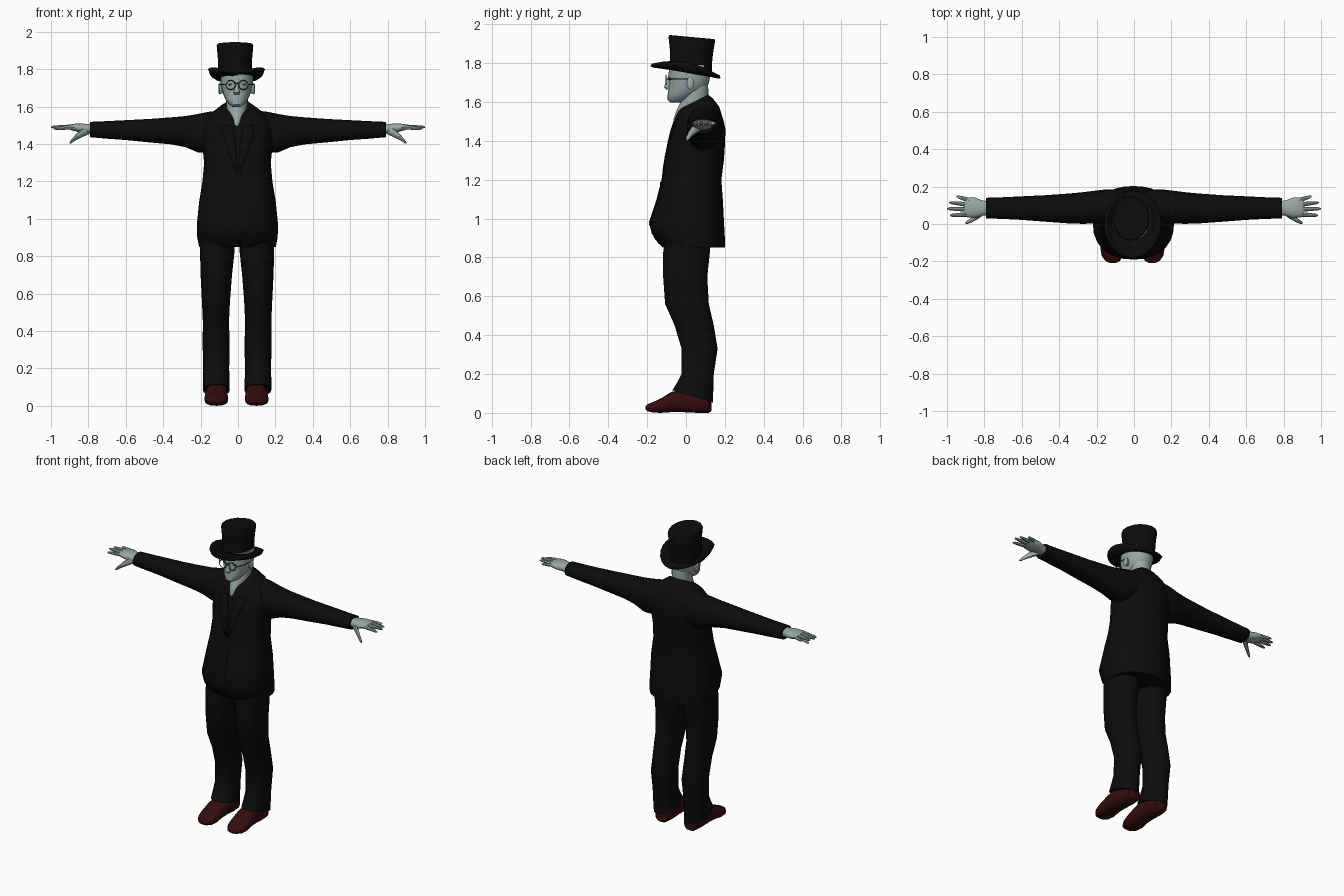
import bpy, bmesh, math
from mathutils import Vector


def material(name, rgb):
    m = bpy.data.materials.new(name)
    m.diffuse_color = (*rgb, 1)
    return m


BLACK = material("black cloth", (0.0035, 0.0035, 0.0035))
SKIN = material("pale skin", (0.31, 0.39, 0.375))
LEATHER = material("oxblood leather", (0.035, 0.004, 0.004))
DARK = material("dark grey", (0.05, 0.06, 0.06))


def finish(name, bm, mat, angle=40):
    bmesh.ops.recalc_face_normals(bm, faces=bm.faces[:])
    mesh = bpy.data.meshes.new(name)
    bm.to_mesh(mesh)
    bm.free()
    mesh.materials.append(mat)
    ob = bpy.data.objects.new(name, mesh)
    bpy.context.collection.objects.link(ob)
    bpy.ops.object.select_all(action='DESELECT')
    ob.select_set(True)
    bpy.context.view_layer.objects.active = ob
    bpy.ops.object.shade_smooth_by_angle(angle=math.radians(angle))
    return ob


def unit_ring(n, p):
    # superellipse outline, p = 2 is a plain ellipse
    for i in range(n):
        a = 2 * math.pi * i / n
        c, s = math.cos(a), math.sin(a)
        yield (math.copysign(abs(c) ** (2 / p), c), math.copysign(abs(s) ** (2 / p), s))


def zring(x, y, z, rx, ry, tilt=0, n=20, p=2.0):
    return [Vector((x + rx * c, y + ry * s, z + tilt * ry * s)) for c, s in unit_ring(n, p)]


def xring(x, y, z, ry, rz, n=14, p=2.0):
    return [Vector((x, y + ry * c, z + rz * s)) for c, s in unit_ring(n, p)]


def yring(x, y, bottom, top, rx, n=16, p=2.6):
    h = (top - bottom) / 2
    return [Vector((x + rx * c, y, bottom + h + h * s)) for c, s in unit_ring(n, p)]


def loft(name, rings, mat, caps=True, angle=40):
    bm = bmesh.new()
    rows = [[bm.verts.new(v) for v in r] for r in rings]
    for a, b in zip(rows, rows[1:]):
        for i in range(len(a)):
            j = (i + 1) % len(a)
            bm.faces.new((a[i], a[j], b[j], b[i]))
    if caps:
        bm.faces.new(rows[0])
        bm.faces.new(rows[-1])
    return finish(name, bm, mat, angle)


# Jacket body: centre y, z, half width, half depth, tilt
jacket = loft("jacket", [zring(-0.003, y, z, rx, ry, t, 28, 2.25) for y, z, rx, ry, t in (
    (0.040, 0.85, 0.205, 0.160, 0), (0.018, 0.90, 0.215, 0.182, 0),
    (0.003, 0.97, 0.217, 0.193, 0), (0.020, 1.09, 0.205, 0.170, 0),
    (0.030, 1.20, 0.187, 0.152, 0), (0.043, 1.30, 0.178, 0.152, 0),
    (0.055, 1.39, 0.188, 0.146, 0), (0.064, 1.46, 0.195, 0.139, 0),
    (0.067, 1.51, 0.187, 0.125, 0), (0.062, 1.56, 0.145, 0.108, 0.15),
    (0.052, 1.59, 0.100, 0.085, 0.35), (0.045, 1.602, 0.074, 0.070, 0.5))], BLACK)

# Lapels and front edge lie on the jacket surface
def cloth_strip(name, rows, offset):
    bm = bmesh.new()
    grid = []
    for x0, x1, z in rows:
        grid.append([bm.verts.new((x0 + (x1 - x0) * k / 3, -0.25, z)) for k in range(4)])
    for a, b in zip(grid, grid[1:]):
        for k in range(3):
            bm.faces.new((a[k], a[k + 1], b[k + 1], b[k]))
    ob = finish(name, bm, BLACK)
    w = ob.modifiers.new("lie on jacket", 'SHRINKWRAP')
    w.target = jacket
    w.wrap_method = 'PROJECT'
    w.use_project_y = True
    w.use_positive_direction = True
    w.use_negative_direction = False
    w.offset = offset
    s = ob.modifiers.new("cloth", 'SOLIDIFY')
    s.thickness = 0.004
    return ob


for side, tag in ((-1, "right"), (1, "left")):
    cloth_strip(tag + "_lapel", [(side * a, side * b, z) for a, b, z in (
        (0.004, 0.012, 1.25), (0.008, 0.04, 1.32), (0.012, 0.065, 1.40),
        (0.02, 0.085, 1.45), (0.035, 0.085, 1.50))], 0.005)
cloth_strip("front_edge", [(0.0, 0.022, 0.87 + 0.055 * i) for i in range(8)], 0.004)

for i, (z, y) in enumerate(((1.08, -0.158), (1.18, -0.135))):
    loft("button_%d" % (i + 1), [yring(0.011, y + d, z - r, z + r, r, 10, 2)
                                 for d, r in ((0.015, 0.008), (0, 0.008))], BLACK)

# Sleeves, hands, trousers and shoes on both sides
FINGERS = (("index", 0.052, 0.046, 0.985, 1.482), ("middle", 0.078, 0.082, 1.0, 1.49),
           ("ring", 0.103, 0.115, 0.988, 1.49), ("little", 0.126, 0.148, 0.95, 1.488))
for side, tag in ((-1, "right"), (1, "left")):
    # x, centre y, centre z, half depth, half height
    loft(tag + "_sleeve", [xring(side * x, y, z, ry, rz, 16, 2.2) for x, y, z, ry, rz in (
        (0.08, 0.095, 1.485, 0.090, 0.095), (0.15, 0.093, 1.465, 0.092, 0.108),
        (0.21, 0.090, 1.457, 0.088, 0.104), (0.28, 0.085, 1.466, 0.084, 0.083),
        (0.36, 0.083, 1.470, 0.079, 0.072), (0.47, 0.083, 1.471, 0.071, 0.063),
        (0.60, 0.085, 1.474, 0.063, 0.053), (0.70, 0.085, 1.475, 0.058, 0.047),
        (0.79, 0.085, 1.477, 0.055, 0.041))], BLACK)
    loft(tag + "_palm", [xring(side * x, y, z, ry, rz, 14, 2.4) for x, y, z, ry, rz in (
        (0.77, 0.085, 1.480, 0.036, 0.027), (0.81, 0.085, 1.482, 0.041, 0.026),
        (0.85, 0.087, 1.486, 0.054, 0.024), (0.89, 0.089, 1.490, 0.054, 0.017),
        (0.905, 0.089, 1.491, 0.047, 0.011))], SKIN)
    for fname, y0, y1, tip, z1 in FINGERS:
        def at(t, r):
            return xring(side * (0.88 + (tip - 0.88) * t), y0 + (y1 - y0) * t,
                         1.491 + (z1 - 1.491) * t, r, r, 8)
        loft("%s_%s_finger" % (tag, fname), [at(0, 0.013), at(0.5, 0.011), at(0.88, 0.008),
                                             at(1, 0.003)], SKIN)
    loft(tag + "_thumb", [xring(side * x, y, z, ry, rz, 8) for x, y, z, ry, rz in (
        (0.795, 0.072, 1.475, 0.018, 0.022), (0.835, 0.045, 1.459, 0.019, 0.023),
        (0.868, 0.022, 1.434, 0.013, 0.015), (0.89, 0.010, 1.415, 0.010, 0.011),
        (0.90, 0.005, 1.406, 0.004, 0.004))], SKIN)

    # centre x, centre y, z, half width, half depth, tilt
    loft(tag + "_trouser_leg", [zring(side * x - 0.005, y, z, rx, ry, t, 18, 2.2)
                                for x, y, z, rx, ry, t in (
        (0.105, 0.010, 0.92, 0.092, 0.115, 0), (0.106, 0.002, 0.82, 0.092, 0.122, 0),
        (0.111, -0.004, 0.70, 0.084, 0.115, 0), (0.113, 0.005, 0.56, 0.075, 0.114, 0),
        (0.113, 0.042, 0.45, 0.070, 0.102, 0), (0.112, 0.070, 0.33, 0.072, 0.094, 0),
        (0.112, 0.060, 0.20, 0.070, 0.084, 0), (0.112, 0.047, 0.14, 0.071, 0.095, -0.15),
        (0.111, 0.034, 0.085, 0.072, 0.106, -0.3))], BLACK)
    # centre x, y, top, half width
    loft(tag + "_shoe", [yring(side * x - 0.008, y, b, top, rx) for x, y, b, top, rx in (
        (0.104, 0.130, 0.010, 0.060, 0.025), (0.105, 0.118, 0.0, 0.085, 0.045),
        (0.105, 0.060, 0.0, 0.110, 0.056), (0.106, -0.020, 0.004, 0.120, 0.058),
        (0.107, -0.075, 0.004, 0.108, 0.060), (0.108, -0.130, 0.0, 0.074, 0.064),
        (0.108, -0.170, 0.002, 0.056, 0.057), (0.106, -0.198, 0.008, 0.045, 0.038),
        (0.104, -0.209, 0.018, 0.034, 0.016))], LEATHER)

# Neck and head: centre y, z, half width, half depth
loft("neck", [zring(-0.006, y, z, rx, ry) for y, z, rx, ry in (
    (0.005, 1.46, 0.020, 0.060), (0.005, 1.51, 0.032, 0.070), (0.025, 1.55, 0.052, 0.076),
    (0.042, 1.60, 0.056, 0.070), (0.052, 1.65, 0.060, 0.064), (0.052, 1.70, 0.062, 0.060))], SKIN)
loft("head", [zring(-0.007, y, z, rx, ry, 0, 20, 2.15) for y, z, rx, ry in (
    (-0.050, 1.598, 0.020, 0.032), (-0.042, 1.610, 0.040, 0.052), (-0.022, 1.638, 0.060, 0.073),
    (0.005, 1.665, 0.072, 0.095), (0.014, 1.695, 0.081, 0.103), (0.016, 1.730, 0.087, 0.108),
    (0.018, 1.790, 0.086, 0.102))], SKIN)
loft("nose", [zring(-0.007, y, z, rx, ry, 0, 10) for y, z, rx, ry in (
    (-0.085, 1.728, 0.007, 0.010), (-0.093, 1.695, 0.011, 0.015),
    (-0.095, 1.675, 0.018, 0.019), (-0.088, 1.664, 0.013, 0.013))], SKIN)
loft("lips", [xring(-0.007 + x, -0.090 + abs(x) * 0.3, 1.640, r, r * 0.8, 8)
              for x, r in ((-0.026, 0.002), (-0.012, 0.006), (0.012, 0.006), (0.026, 0.002))], DARK)

# Ears, eyes and spectacles
for side, tag in ((-1, "right"), (1, "left")):
    loft(tag + "_ear", [xring(-0.007 + side * x, 0.022, 1.695, ry, rz, 10) for x, ry, rz in (
        (0.074, 0.014, 0.024), (0.092, 0.019, 0.032), (0.097, 0.012, 0.024))], SKIN)
    ex = -0.005 + side * 0.034
    loft(tag + "_eye", [yring(ex, y, 1.718 - r * 0.5, 1.718 + r * 0.5, r, 10, 2)
                        for y, r in ((-0.078, 0.013), (-0.087, 0.010))], DARK)
    bm = bmesh.new()
    tube = []
    for i in range(18):
        a = 2 * math.pi * i / 18
        tube.append([bm.verts.new((ex + (0.025 + 0.0025 * math.cos(b)) * math.cos(a),
                                   -0.102 + 0.0025 * math.sin(b),
                                   1.715 + (0.025 + 0.0025 * math.cos(b)) * math.sin(a)))
                     for b in (k * math.pi / 2 for k in range(4))])
    for i in range(18):
        a, b = tube[i], tube[(i + 1) % 18]
        for k in range(4):
            bm.faces.new((a[k], a[(k + 1) % 4], b[(k + 1) % 4], b[k]))
    finish(tag + "_spectacle_rim", bm, DARK)
    loft(tag + "_spectacle_arm", [yring(-0.007 + side * x, y, 1.716, 1.721, 0.0025, 6, 2)
                                  for x, y in ((0.060, -0.102), (0.085, -0.06), (0.092, 0.02))], DARK)
loft("spectacle_bridge", [xring(x, -0.104, 1.722, 0.0025, 0.0025, 6) for x in (-0.016, 0.006)], DARK)

# Top hat: flared crown and a brim rolled up at the sides
loft("hat_crown", [zring(-0.016, y, z, rx, ry, -0.09, 16) for y, z, rx, ry in (
    (0.022, 1.755, 0.094, 0.112), (0.025, 1.80, 0.090, 0.108), (0.028, 1.86, 0.092, 0.111),
    (0.030, 1.925, 0.098, 0.120), (0.030, 1.934, 0.094, 0.115))], BLACK, angle=35)


def brim_ring(rx, ry, y, z, lift):
    ring = zring(-0.008, y, z, rx, ry, -0.17, 24)
    for v in ring:
        v.z += lift * ((v.x + 0.008) / rx) ** 2
    return ring


brim = loft("hat_brim", [brim_ring(0.084, 0.100, 0.020, 1.768, 0.0),
                         brim_ring(0.115, 0.140, 0.008, 1.755, 0.002),
                         brim_ring(0.135, 0.165, 0.0, 1.755, 0.018),
                         brim_ring(0.146, 0.178, -0.002, 1.760, 0.042)], BLACK, caps=False)
mod = brim.modifiers.new("felt", 'SOLIDIFY')
mod.thickness = 0.014
mod.offset = 0
